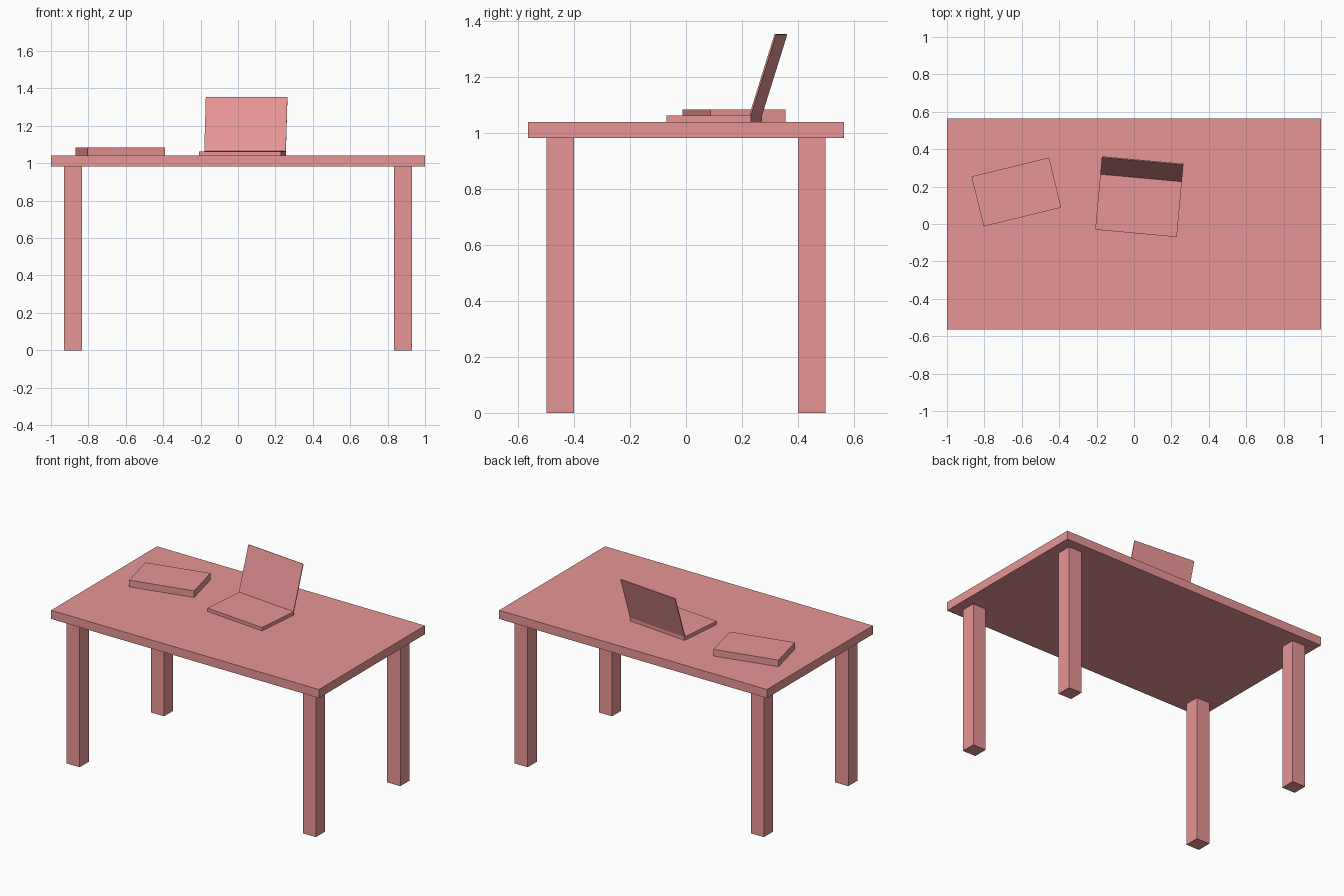
import bpy
from math import radians
from mathutils import Matrix, Vector

if "Cube" in bpy.data.objects:
    bpy.data.objects.remove(bpy.data.objects["Cube"])

mat = bpy.data.materials.new("red")
mat.diffuse_color = (0.8, 0.3, 0.3, 1)
mat.use_nodes = True
mat.node_tree.nodes["Principled BSDF"].inputs["Base Color"].default_value = mat.diffuse_color


def box(name, size, matrix):
    """Box of the given size, centred in the frame given by matrix."""
    bpy.ops.mesh.primitive_cube_add(size=1)
    ob = bpy.context.object
    ob.name = name
    ob.data.transform(matrix @ Matrix.Diagonal((*size, 1)))
    ob.data.materials.append(mat)
    return ob


def move(x, y, z):
    return Matrix.Translation(Vector((x, y, z)))


TOP = 1.04       # height of the table surface
THICK = 0.058    # thickness of the tabletop

# Table
box("tabletop", (2, 1.13, THICK), move(0, 0, TOP - THICK / 2))
leg_h = TOP - THICK
for sx, side in ((-1, "left"), (1, "right")):
    for sy, end in ((-1, "front"), (1, "back")):
        box(f"{end}_{side}_leg", (0.098, 0.098, leg_h),
            move(sx * 0.882, sy * 0.45, leg_h / 2))

# Book
book_h = 0.045
box("book", (0.427, 0.275, book_h),
    move(-0.629, 0.171, TOP + book_h / 2) @ Matrix.Rotation(radians(13.7), 4, 'Z'))

# Laptop: base, and a thin lid leaning back from its rear edge
w, d, base_h, lid_t = 0.438, 0.303, 0.023, 0.006
frame = move(0.0245, 0.101, TOP) @ Matrix.Rotation(radians(-5.2), 4, 'Z')
box("laptop_base", (w, d, base_h), frame @ move(0, 0, base_h / 2))
hinge = frame @ move(0, d / 2, base_h) @ Matrix.Rotation(radians(-17.4), 4, 'X')
box("laptop_screen", (w, lid_t, d), hinge @ move(0, -lid_t / 2, d / 2))
